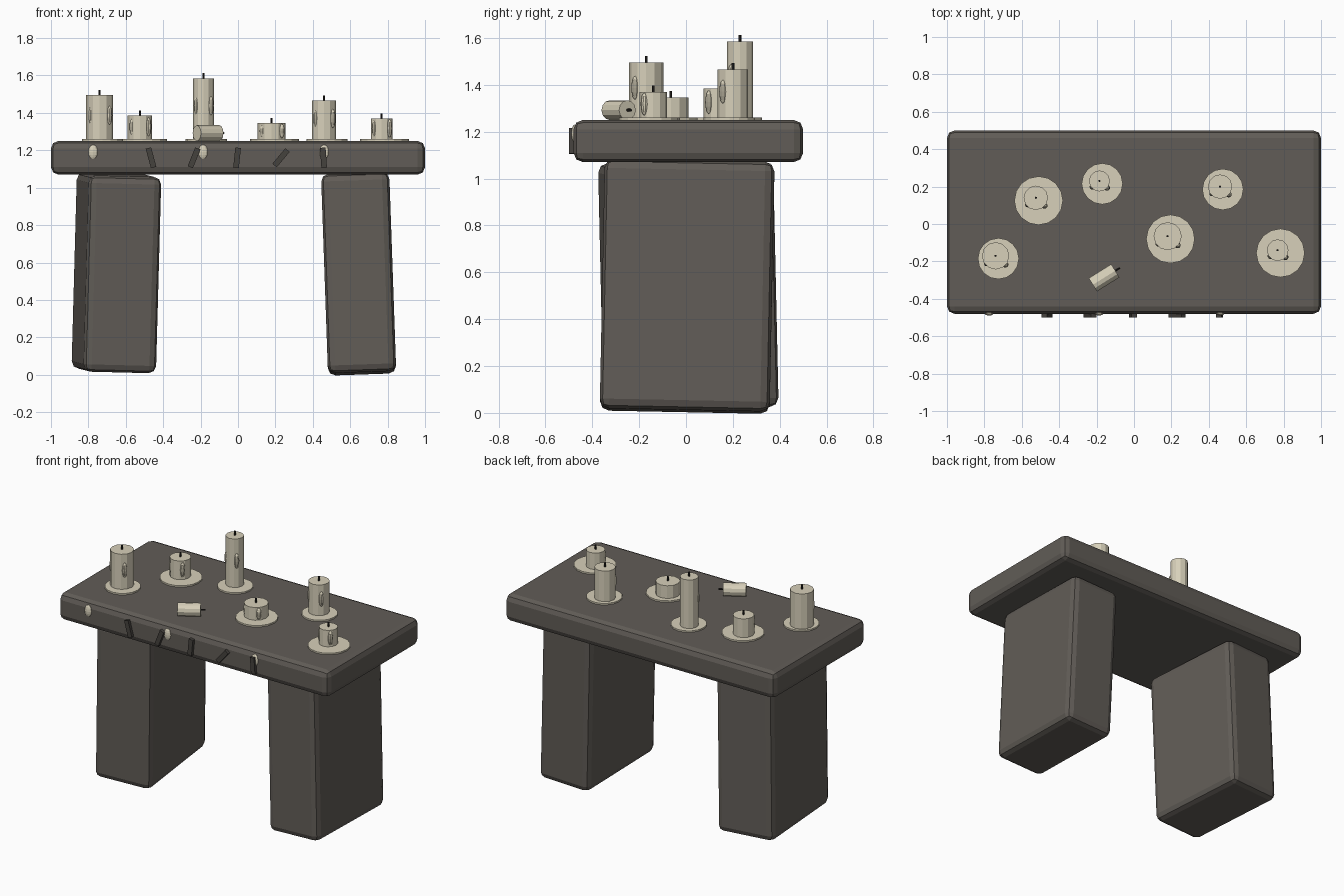
import bpy, math
from mathutils import Vector

cube = bpy.data.objects.get("Cube")
if cube:
    bpy.data.objects.remove(cube, do_unlink=True)


def material(name, rgb):
    m = bpy.data.materials.new(name)
    m.use_nodes = True
    m.diffuse_color = (*rgb, 1)
    m.node_tree.nodes["Principled BSDF"].inputs["Base Color"].default_value = (*rgb, 1)
    return m


STONE = material("dark stone", (0.12, 0.108, 0.095))
CARVED = material("carved stone", (0.06, 0.054, 0.048))
WAX = material("candle wax", (0.68, 0.63, 0.49))
WICK = material("burnt wick", (0.02, 0.018, 0.016))


def finish(name, mat, rot=(0, 0, 0)):
    ob = bpy.context.object
    ob.name = name
    ob.rotation_euler = rot
    ob.data.materials.append(mat)
    return ob


def block(name, loc, size, mat, rot=(0, 0, 0), bevel=0):
    bpy.ops.mesh.primitive_cube_add(size=1, location=loc)
    ob = finish(name, mat, rot)
    ob.scale = size
    bpy.ops.object.transform_apply(location=False, rotation=False, scale=True)
    if bevel:
        mod = ob.modifiers.new("worn edges", "BEVEL")
        mod.width = bevel
        mod.segments = 2
    return ob


def rod(name, start, end, radius, sides, mat):
    start, end = Vector(start), Vector(end)
    axis = end - start
    bpy.ops.mesh.primitive_cylinder_add(vertices=sides, radius=radius, depth=axis.length,
                                        location=(start + end) / 2)
    return finish(name, mat, axis.to_track_quat("Z", "Y").to_euler())


def blob(name, loc, size):
    bpy.ops.mesh.primitive_uv_sphere_add(segments=10, ring_count=8, radius=1, location=loc)
    finish(name, WAX).scale = size


# Stone slab and two leaning supports
TOP = 1.25
block("table_slab", (0, 0.01, 1.16), (2, 0.98, 0.18), STONE, bevel=0.04)
block("right_support", (-0.65, 0.01, 0.545), (0.39, 0.72, 1.05), STONE, (0.025, 0.025, 0.1), 0.04)
block("left_support", (0.645, 0.005, 0.54), (0.365, 0.725, 1.065), STONE, (-0.02, -0.035, 0), 0.04)

# Standing candles: x, y, radius, top height, wax pool radius
candles = [(-0.74, -0.17, 0.073, 1.495, 0.11), (-0.525, 0.14, 0.065, 1.385, 0.13),
           (-0.185, 0.23, 0.056, 1.585, 0.11), (0.18, -0.065, 0.075, 1.345, 0.13),
           (0.46, 0.2, 0.065, 1.465, 0.11), (0.768, -0.14, 0.058, 1.37, 0.13)]
for i, (x, y, r, top, pool) in enumerate(candles, 1):
    rod(f"wax_pool_{i}", (x + 0.015, y - 0.015, TOP - 0.005), (x + 0.015, y - 0.015, TOP + 0.01),
        pool, 16, WAX)
    rod(f"candle_{i}", (x, y, TOP), (x, y, top), r, 12, WAX)
    rod(f"wick_{i}", (x, y, top - 0.01), (x, y, top + 0.028), 0.006, 6, WICK)
    mid = TOP + (top - TOP) * 0.56
    for side, angle, reach in (("right", -140, 0.85), ("left", -42, 0.97)):
        a = math.radians(angle)
        blob(f"{side}_drip_{i}", (x + math.cos(a) * r * reach, y + math.sin(a) * r * reach, mid),
             (0.016, 0.016, min(0.05, (top - TOP) * 0.4)))

# Toppled candle
base, tip = Vector((-0.22, -0.325, 1.292)), Vector((-0.1, -0.25, 1.292))
rod("fallen_candle", base, tip, 0.042, 12, WAX)
rod("fallen_wick", tip, tip + (tip - base) * 0.2, 0.006, 6, WICK)

# Carved strokes and wax runs on the front edge
for i, (x, lean) in enumerate([(-0.465, -15), (-0.235, 22), (-0.005, 6), (0.23, 40), (0.457, -4)], 1):
    block(f"carved_stroke_{i}", (x, -0.485, 1.16), (0.03, 0.03, 0.108), CARVED,
          (0, math.radians(lean), 0))
for i, x in enumerate((-0.775, -0.187, 0.46), 1):
    blob(f"edge_wax_{i}", (x, -0.475, 1.19), (0.027, 0.015, 0.04))
